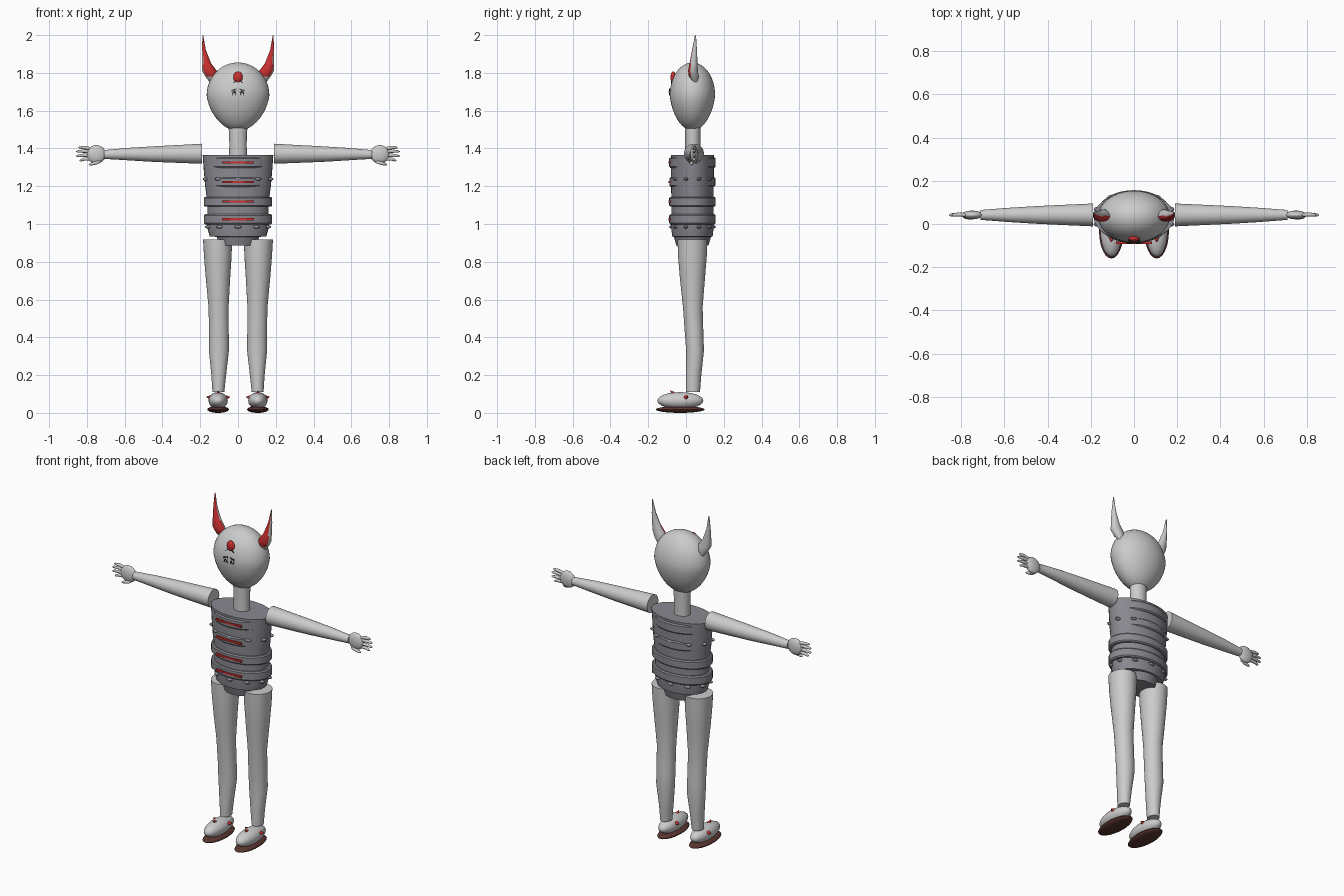
import bpy, bmesh
from math import sin, cos, pi, radians
from mathutils import Matrix, Vector

cube = bpy.data.objects.get("Cube")
if cube:
    bpy.data.objects.remove(cube, do_unlink=True)


def material(name, r, g, b):
    m = bpy.data.materials.new(name)
    m.use_nodes = True
    m.diffuse_color = (r, g, b, 1)
    node = next(n for n in m.node_tree.nodes if n.type == 'BSDF_PRINCIPLED')
    node.inputs["Base Color"].default_value = (r, g, b, 1)
    node.inputs["Roughness"].default_value = 0.6
    return m


PALE = material("pale_grey", 0.6, 0.6, 0.6)
CLOTH = material("slate_grey", 0.25, 0.25, 0.28)
RED = material("bright_red", 0.6, 0.03, 0.03)
SOLE = material("dark_brown", 0.1, 0.035, 0.028)
DARK = material("near_black", 0.02, 0.02, 0.02)
MID_Y = 0.034


def finish(name, bm, *mats, angle=40):
    bmesh.ops.recalc_face_normals(bm, faces=bm.faces[:])
    me = bpy.data.meshes.new(name)
    bm.to_mesh(me)
    bm.free()
    for m in mats:
        me.materials.append(m)
    me.shade_smooth()
    me.set_sharp_from_angle(angle=radians(angle))
    ob = bpy.data.objects.new(name, me)
    bpy.context.collection.objects.link(ob)
    return ob


def loft(name, sections, mat, axis='z', sides=32):
    """Skin elliptical sections (along, centre1, centre2, radius1, radius2)."""
    bm = bmesh.new()
    rings = []
    for a, c1, c2, r1, r2 in sections:
        ring = []
        for i in range(sides):
            t = 2 * pi * i / sides
            u, v = c1 + r1 * cos(t), c2 + r2 * sin(t)
            ring.append(bm.verts.new((u, v, a) if axis == 'z' else (a, u, v)))
        rings.append(ring)
    for lo, hi in zip(rings, rings[1:]):
        for i in range(sides):
            j = (i + 1) % sides
            bm.faces.new((lo[i], lo[j], hi[j], hi[i]))
    bm.faces.new(rings[0])
    bm.faces.new(rings[-1])
    return finish(name, bm, mat)


def ellipsoid(name, loc, size, mat, tilt=0, seg=24):
    bm = bmesh.new()
    mtx = Matrix.Translation(loc) @ Matrix.Rotation(tilt, 4, 'Y') @ Matrix.Diagonal((*size, 1))
    bmesh.ops.create_uvsphere(bm, u_segments=seg, v_segments=seg // 2, radius=1, matrix=mtx)
    return finish(name, bm, mat)


def bar(name, loc, size, mat, tilt=0):
    bm = bmesh.new()
    mtx = Matrix.Translation(loc) @ Matrix.Rotation(tilt, 4, 'Y') @ Matrix.Diagonal((*size, 1))
    bmesh.ops.create_cube(bm, size=1, matrix=mtx)
    return finish(name, bm, mat)


def spike(name, base, direction, radius, length, mat):
    d = Vector(direction).normalized()
    bm = bmesh.new()
    mtx = Matrix.Translation(Vector(base) + d * length / 2) @ d.to_track_quat('Z', 'Y').to_matrix().to_4x4()
    bmesh.ops.create_cone(bm, cap_ends=True, segments=12, radius1=radius, radius2=0.001,
                          depth=length, matrix=mtx)
    return finish(name, bm, mat)


# Head: egg that narrows to the chin
head = []
for i in range(25):
    t = pi * (0.02 + 0.96 * i / 24)
    c = -cos(t)
    z = 1.682 + c * (0.173 if c > 0 else 0.188)
    r = sin(t) * (1 if c > 0 else 1 + 0.13 * c)
    head.append((z, 0, MID_Y, 0.166 * r, 0.12 * r))
loft("head", head, PALE, sides=40)
loft("neck", [(1.35, 0, 0.036, 0.047, 0.04), (1.43, 0, 0.036, 0.046, 0.04),
              (1.52, 0, 0.036, 0.05, 0.042)], PALE)

# Forehead gem with its dark arc, and the small eyes
ellipsoid("forehead_gem", (0, -0.068, 1.777), (0.025, 0.014, 0.031), RED)
for s in (-1, 1):
    bar("gem_arc", (s * 0.017, -0.077, 1.753), (0.022, 0.006, 0.004), DARK, s * 0.6)
    ellipsoid("eye", (s * 0.021, -0.084, 1.7), (0.012, 0.006, 0.007), PALE, seg=16)
    ellipsoid("pupil", (s * 0.02, -0.089, 1.7), (0.004, 0.003, 0.005), DARK, seg=12)
    bar("brow", (s * 0.022, -0.086, 1.711), (0.028, 0.006, 0.004), DARK, s * 0.3)
    for k in (-1, 1):
        bar("eye_mark", (s * (0.021 + k * 0.008), -0.087, 1.688), (0.004, 0.006, 0.014), DARK, k * 0.3)

# Ears: lofted horns, red on the front inner faces
EAR = [(1.75, 0.13, 0.15, 0.05, 0.01), (1.78, 0.11, 0.172, 0.042, 0.026),
       (1.81, 0.112, 0.19, 0.037, 0.026), (1.85, 0.142, 0.191, 0.04, 0.021),
       (1.92, 0.17, 0.191, 0.045, 0.013), (1.998, 0.184, 0.188, 0.05, 0.003)]
for s, side in ((1, "left"), (-1, "right")):
    ear = loft(side + "_ear", [(z, s * (a + b) / 2, y, (b - a) / 2, ry)
                               for z, a, b, y, ry in EAR], PALE, sides=20)
    ear.data.materials.append(RED)
    for p in ear.data.polygons:
        if p.normal.y < -0.15 and p.normal.x * s < 0.6 and p.center.z > 1.785:
            p.material_index = 1

# Torso and pelvis
TORSO = [(0.885, 0.1, 0.085), (0.932, 0.112, 0.098), (0.934, 0.15, 0.107), (0.985, 0.164, 0.113),
         (1.06, 0.162, 0.111), (1.12, 0.163, 0.111), (1.2, 0.174, 0.113),
         (1.28, 0.181, 0.113), (1.365, 0.187, 0.113)]
loft("torso", [(z, 0, MID_Y, rx, ry) for z, rx, ry in TORSO], CLOTH, sides=40)

# Bands round the torso; the upper two show only front and back
BANDS = [("collar_band", 1.325, 0.028, 0.171, 0.123), ("chest_band", 1.222, 0.025, 0.162, 0.121),
         ("waist_band", 1.118, 0.026, 0.181, 0.123), ("hip_band", 1.025, 0.027, 0.181, 0.123)]
for name, z, h, rx, ry in BANDS:
    loft(name, [(z - h, 0, MID_Y, rx - 0.006, ry - 0.006), (z - h * 0.75, 0, MID_Y, rx, ry),
                (z + h * 0.75, 0, MID_Y, rx, ry), (z + h, 0, MID_Y, rx - 0.006, ry - 0.006)],
         CLOTH, sides=40)
    bar(name + "_red_stripe", (0, -0.087, z), (0.168, 0.012, 0.011), RED)

# Small folds in the cloth between the bands
for k in range(10):
    t = 2 * pi * (k + 0.5) / 10
    for z, rx, ry in ((1.238, 0.176, 0.111), (0.985, 0.164, 0.111)):
        ellipsoid("cloth_fold", (rx * cos(t), MID_Y + ry * sin(t), z), (0.02, 0.012, 0.009), CLOTH, seg=12)

LEG = [(0.11, 0.104, 0.037, 0.031, 0.037), (0.2, 0.102, 0.04, 0.039, 0.041),
       (0.33, 0.101, 0.048, 0.053, 0.047), (0.42, 0.101, 0.043, 0.052, 0.049),
       (0.56, 0.103, 0.036, 0.053, 0.052), (0.72, 0.106, 0.034, 0.065, 0.067),
       (0.83, 0.107, 0.034, 0.073, 0.076), (0.918, 0.108, 0.034, 0.077, 0.079)]
FINGERS = [(1.398, 1.405, 0.845), (1.382, 1.384, 0.857), (1.362, 1.36, 0.857), (1.345, 1.337, 0.84)]

for s, side in ((1, "left"), (-1, "right")):
    # Arms and hands
    loft(side + "_arm", [(s * x, 0.042, z, r, r) for x, z, r in
                         ((0.19, 1.372, 0.053), (0.3, 1.371, 0.048), (0.45, 1.37, 0.041),
                          (0.58, 1.37, 0.033), (0.71, 1.368, 0.023))], PALE, axis='x')
    ellipsoid(side + "_hand", (s * 0.75, 0.042, 1.369), (0.05, 0.02, 0.049), PALE)
    for z0, z1, tip in FINGERS:
        loft(side + "_finger", [(s * 0.77, 0.042, z0, 0.009, 0.008), (s * 0.815, 0.044, (z0 + z1) / 2 + 0.003, 0.009, 0.009),
                                (s * (tip - 0.008), 0.042, z1, 0.007, 0.006), (s * tip, 0.042, z1, 0.002, 0.002)],
             PALE, axis='x', sides=12)
    ellipsoid(side + "_thumb", (s * 0.757, 0.03, 1.322), (0.034, 0.009, 0.009), PALE, s * 0.25, seg=12)

    # Legs
    loft(side + "_leg", [(z, s * x, y, rx, ry) for z, x, y, rx, ry in LEG], PALE)

    # Shoes with soles and red studs
    ellipsoid(side + "_shoe", (s * 0.105, -0.03, 0.065), (0.051, 0.122, 0.045), PALE)
    ellipsoid(side + "_sole", (s * 0.105, -0.031, 0.018), (0.057, 0.129, 0.018), SOLE)
    spike(side + "_toe_stud", (s * 0.105, -0.065, 0.102), (0, -0.6, 0.5), 0.011, 0.024, RED)
    for k in (-1, 1):
        spike(side + "_side_stud", (s * 0.105 + k * 0.042, 0.0, 0.082), (k, 0.3, 0.1), 0.012, 0.022, RED)
